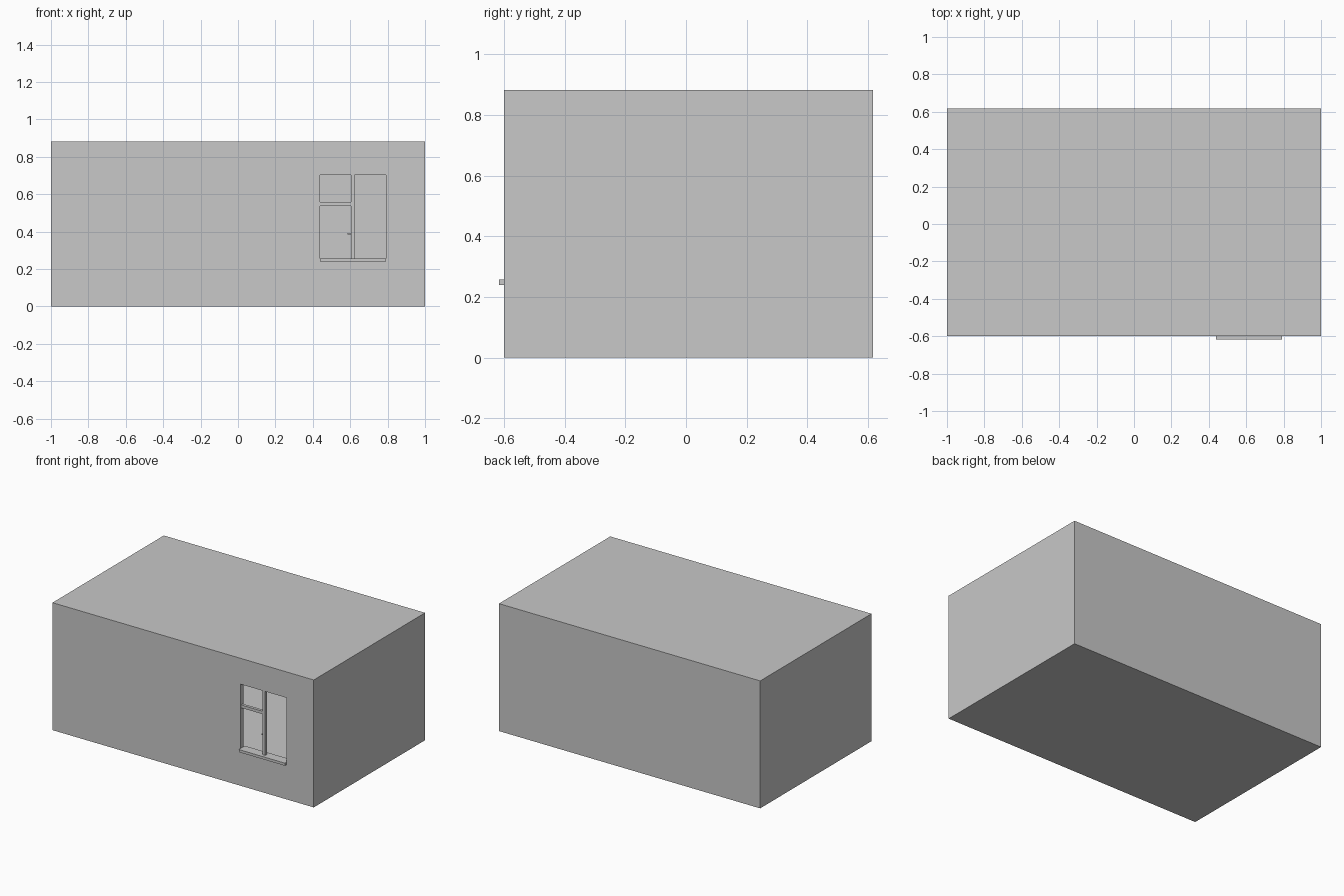
import bpy

if "Cube" in bpy.data.objects:
    bpy.data.objects.remove(bpy.data.objects["Cube"])

# One flat colour for the whole model
grey = bpy.data.materials.new("light_grey")
grey.diffuse_color = (0.58, 0.58, 0.58, 1)
grey.use_nodes = True
grey.node_tree.nodes["Principled BSDF"].inputs["Base Color"].default_value = grey.diffuse_color


def box(name, x, y, z):
    """Axis-aligned box from (min, max) ranges."""
    bpy.ops.mesh.primitive_cube_add(size=1)
    ob = bpy.context.object
    ob.name = name
    for v in ob.data.vertices:
        v.co = [lo + (c + 0.5) * (hi - lo) for c, (lo, hi) in zip(v.co, (x, y, z))]
    ob.data.materials.append(grey)
    return ob


def cut(target, cutter):
    mod = target.modifiers.new("cut", 'BOOLEAN')
    mod.operation = 'DIFFERENCE'
    mod.solver = 'EXACT'
    mod.object = cutter
    bpy.context.view_layer.objects.active = target
    bpy.ops.object.modifier_apply(modifier=mod.name)
    bpy.data.objects.remove(cutter, do_unlink=True)


T = 0.033                      # wall thickness
FRONT, BACK, HEIGHT = -0.6, 0.617, 0.882
WIN_X, WIN_Z = (0.438, 0.79), (0.239, 0.703)
SILL_TOP = 0.257

# Hollow room with a window opening in the front wall
room = box("room_shell", (-1, 1), (FRONT, BACK), (0, HEIGHT))
cut(room, box("room_space", (-1 + T, 1 - T), (FRONT + T, BACK - T), (T, HEIGHT - T)))
cut(room, box("window_opening", WIN_X, (FRONT - 0.05, FRONT + T + 0.01), WIN_Z))

# Sill projecting on both sides of the wall
box("window_sill", WIN_X, (FRONT - 0.017, FRONT + T + 0.017), (WIN_Z[0], SILL_TOP))

# Window bars centred in the wall thickness
mid = FRONT + T / 2
bar_y = (mid - 0.01, mid + 0.01)
box("window_mullion", (0.604, 0.624), bar_y, (SILL_TOP, WIN_Z[1]))
box("window_transom", (WIN_X[0], 0.604), bar_y, (0.537, 0.557))

# Small latch on the mullion
box("window_latch", (0.586, 0.606), (mid + 0.002, mid + 0.009), (0.385, 0.392))
